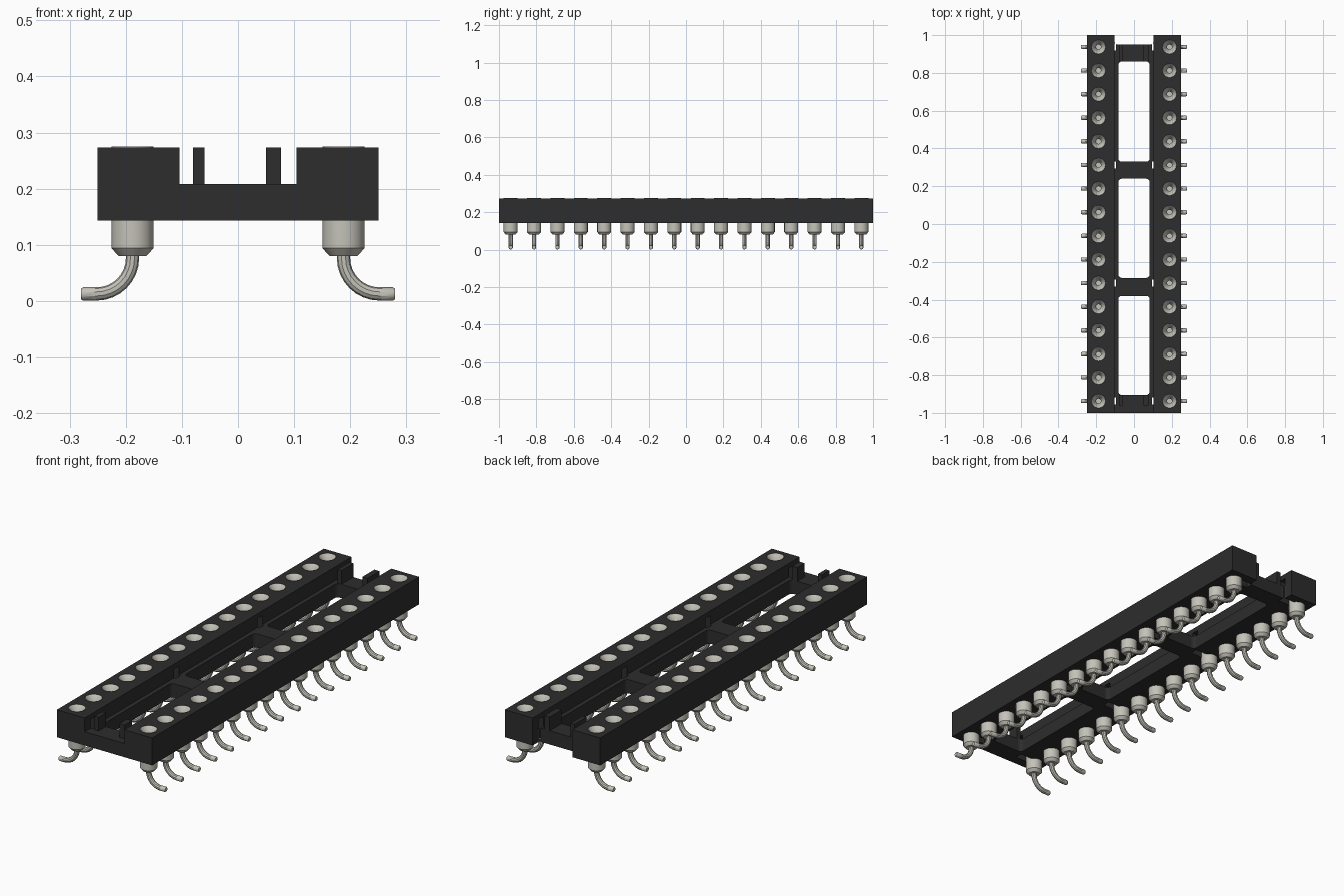
import bpy, bmesh, math
from mathutils import Matrix, Vector

cube = bpy.data.objects.get("Cube")
if cube:
    bpy.data.objects.remove(cube, do_unlink=True)

PITCH, ROW = 0.125, 0.188
BOTTOM, LEDGE, TOP = 0.143, 0.208, 0.273
PIN_Y = [(i - 7.5) * PITCH for i in range(16)]


def material(name, color, rough):
    m = bpy.data.materials.new(name)
    m.use_nodes = True
    m.diffuse_color = (*color, 1)
    node = m.node_tree.nodes["Principled BSDF"]
    node.inputs["Base Color"].default_value = (*color, 1)
    node.inputs["Roughness"].default_value = rough
    return m


black = material("black plastic", (0.026, 0.026, 0.026), 0.6)
metal = material("pale metal", (0.55, 0.54, 0.48), 0.5)


def add_object(name, bm, mat):
    bmesh.ops.recalc_face_normals(bm, faces=bm.faces)
    mesh = bpy.data.meshes.new(name)
    bm.to_mesh(mesh)
    bm.free()
    mesh.materials.append(mat)
    ob = bpy.data.objects.new(name, mesh)
    bpy.context.collection.objects.link(ob)
    return ob


def box(bm, x0, x1, y0, y1, z0, z1, corner=0):
    """Box with optionally rounded vertical edges."""
    mid = Vector((x0 + x1, y0 + y1, z0 + z1)) / 2
    mat = Matrix.Translation(mid) @ Matrix.Diagonal((x1 - x0, y1 - y0, z1 - z0, 1))
    verts = bmesh.ops.create_cube(bm, size=1, matrix=mat)["verts"]
    if corner:
        edges = {e for v in verts for e in v.link_edges
                 if abs(e.verts[0].co.z - e.verts[1].co.z) > 0.01}
        bmesh.ops.bevel(bm, geom=list(edges), offset=corner, segments=4,
                        profile=0.5, affect='EDGES')


def select_only(ob):
    bpy.ops.object.select_all(action='DESELECT')
    ob.select_set(True)
    bpy.context.view_layer.objects.active = ob


def cut(ob, bm):
    cutter = add_object("cutter", bm, black)
    cutter.hide_render = True
    mod = ob.modifiers.new("cut", 'BOOLEAN')
    mod.operation, mod.solver, mod.object = 'DIFFERENCE', 'EXACT', cutter
    select_only(ob)
    bpy.ops.object.modifier_apply(modifier=mod.name)
    bpy.data.objects.remove(cutter, do_unlink=True)


# Plastic frame: one block, then channel, windows, end notch and pin holes
bm = bmesh.new()
box(bm, -0.25, 0.25, -1, 1, BOTTOM, TOP)
frame = add_object("socket_frame", bm, black)

bm = bmesh.new()
box(bm, -0.104, 0.104, -1.1, 1.1, LEDGE, 0.4)
cut(frame, bm)

bm = bmesh.new()
for y0, y1 in ((-0.905, -0.38), (-0.285, 0.24), (0.33, 0.86)):
    box(bm, -0.083, 0.083, y0, y1, 0, 0.4, 0.018)
box(bm, -0.104, 0.104, 0.95, 1.1, 0, 0.4, 0.018)
cut(frame, bm)

bm = bmesh.new()
for side in (-1, 1):
    for y in PIN_Y:
        bmesh.ops.create_cone(bm, cap_ends=True, segments=16, radius1=0.037, radius2=0.037,
                              depth=0.4, matrix=Matrix.Translation((side * ROW, y, 0.2)))
cut(frame, bm)

# Slots in the inner walls beside each cross bar
bm = bmesh.new()
for side in (-1, 1):
    for i in (0, 5, 10, 15):
        xs = sorted((side * 0.095, side * 0.165))
        box(bm, *xs, PIN_Y[i] - 0.018, PIN_Y[i] + 0.018, 0.1, 0.25)
cut(frame, bm)

# Upright ribs on the end bars
bm = bmesh.new()
for y0, y1 in ((-0.96, -0.905), (0.86, 0.95)):
    for x0, x1 in ((-0.08, -0.06), (0.05, 0.077)):
        box(bm, x0, x1, y0, y1, LEDGE - 0.01, TOP)
add_object("end_ribs", bm, black)


def spin_profile(bm, points, segments=16):
    verts = [bm.verts.new((r, 0, z)) for r, z in points]
    edges = [bm.edges.new(pair) for pair in zip(verts, verts[1:])]
    bmesh.ops.spin(bm, geom=verts + edges, cent=(0, 0, 0), axis=(0, 0, 1),
                   angle=math.tau, steps=segments, use_duplicate=False)
    bmesh.ops.remove_doubles(bm, verts=bm.verts, dist=0.0002)


def sweep(bm, path, radius, segments=10):
    """Round wire along a path in the xz plane."""
    rings = []
    for i, p in enumerate(path):
        d = (path[min(i + 1, len(path) - 1)] - path[max(i - 1, 0)]).normalized()
        n = Vector((-d.z, 0, d.x))
        r = radius * (0.8 if i == len(path) - 1 else 1)
        rings.append([bm.verts.new(p + r * (math.cos(a) * n + math.sin(a) * Vector((0, 1, 0))))
                      for a in (math.tau * k / segments for k in range(segments))])
    for a, b in zip(rings, rings[1:]):
        for k in range(segments):
            j = (k + 1) % segments
            bm.faces.new((a[k], a[j], b[j], b[k]))
    bm.faces.new(rings[-1])


# One contact pin: turned sleeve with funnel, and a bent lead pointing to +x
bm = bmesh.new()
spin_profile(bm, [(0, 0.2), (0.013, 0.2), (0.013, 0.235), (0.034, 0.272), (0.037, 0.275),
                  (0.0375, 0.27), (0.0375, 0.094), (0.025, 0.08), (0, 0.08)])
R, WIRE = 0.064, 0.0118
path = [Vector((0, 0, 0.085))]
for k in range(9):
    a = math.pi / 2 * k / 8
    path.append(Vector((R * (1 - math.cos(a)), 0, 0.0125 + R * (1 - math.sin(a)))))
path += [Vector((0.088, 0, 0.0125)), Vector((0.092, 0, 0.0125))]
sweep(bm, path, WIRE)
pin = add_object("contact_pin", bm, metal)
select_only(pin)
bpy.ops.object.shade_smooth_by_angle(angle=math.radians(35))

# Repeat the pin along both rows, leads pointing outwards
for side in (-1, 1):
    for i, y in enumerate(PIN_Y):
        ob = bpy.data.objects.new(f"{'left' if side > 0 else 'right'}_pin_{i + 1}", pin.data)
        ob.location = (side * ROW, y, 0)
        ob.rotation_euler.z = 0 if side > 0 else math.pi
        bpy.context.collection.objects.link(ob)
bpy.data.objects.remove(pin, do_unlink=True)
